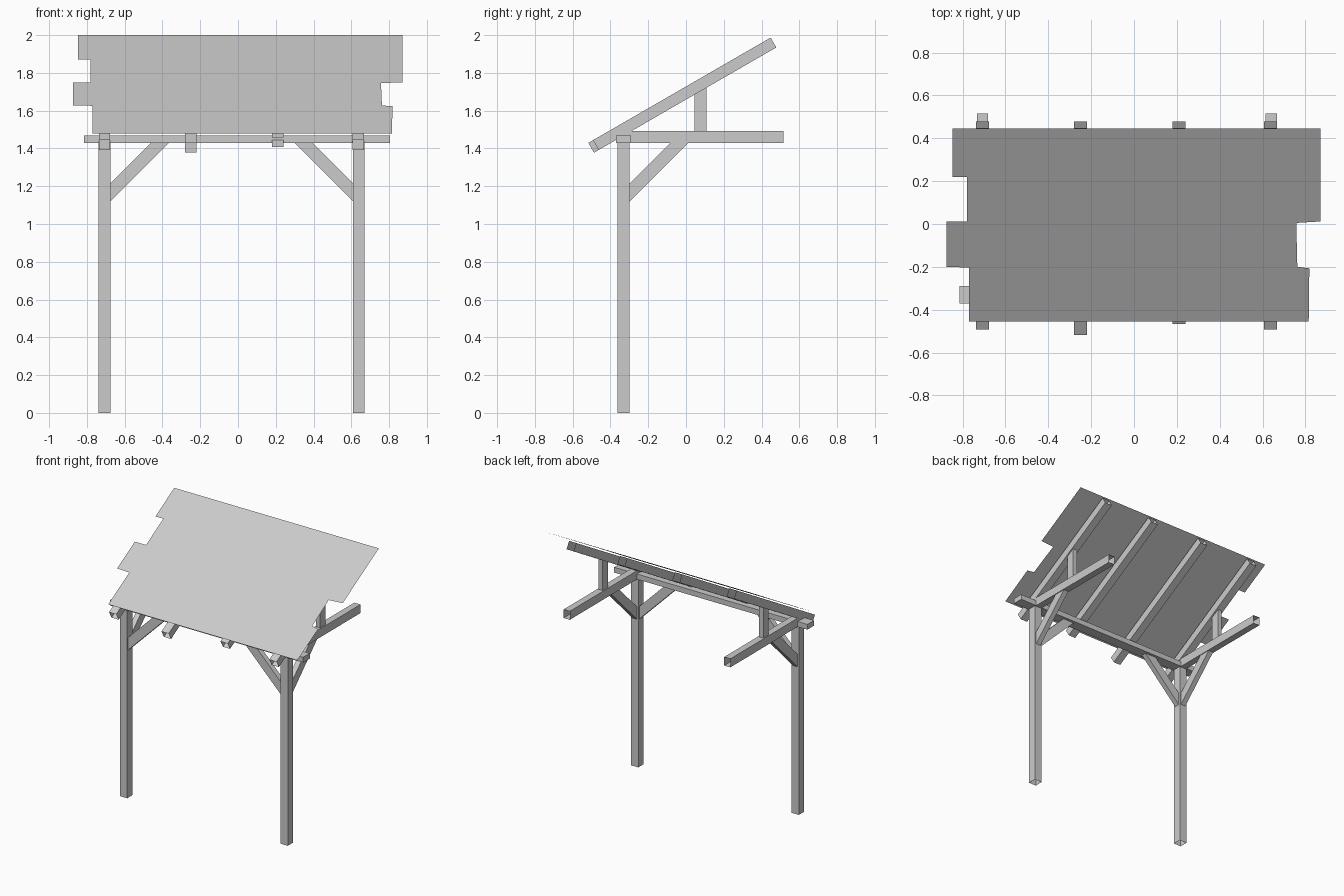
import bpy
import bmesh
from math import cos, sin, radians
from mathutils import Vector

cube = bpy.data.objects.get("Cube")
if cube:
    bpy.data.objects.remove(cube, do_unlink=True)

grey = bpy.data.materials.new("plain grey")
grey.use_nodes = True
tone = (0.6, 0.6, 0.6, 1)
grey.diffuse_color = tone
grey.node_tree.nodes["Principled BSDF"].inputs["Base Color"].default_value = tone


def finish(name, bm):
    mesh = bpy.data.meshes.new(name)
    bm.to_mesh(mesh)
    bm.free()
    mesh.materials.append(grey)
    obj = bpy.data.objects.new(name, mesh)
    bpy.context.collection.objects.link(obj)
    return obj


def prism(name, outline, offset, open_ends=()):
    """Sweep an outline along an offset; listed side indices are left open."""
    bm = bmesh.new()
    offset = Vector(offset)
    near = [bm.verts.new(p) for p in outline]
    far = [bm.verts.new(Vector(p) + offset) for p in outline]
    bm.faces.new(near)
    bm.faces.new(far[::-1])
    n = len(near)
    for i in range(n):
        if i not in open_ends:
            j = (i + 1) % n
            bm.faces.new((near[j], near[i], far[i], far[j]))
    bmesh.ops.recalc_face_normals(bm, faces=bm.faces)
    return finish(name, bm)


def side_prism(name, x, width, yz, open_ends=()):
    return prism(name, [(x - width / 2, y, z) for y, z in yz], (width, 0, 0), open_ends)


# Roof pitch and the heights it sets
angle = radians(30)
slope = sin(angle) / cos(angle)
roof_z, rafter_z, timber = 1.743, 1.728, 0.06
under_z = rafter_z - timber / cos(angle)
post_y, beam_z, beam_top = -0.33, 1.428, 1.493

# Roof sheet with stepped ends
outline = [(-0.846, 0.445), (-0.846, 0.22), (-0.78, 0.22), (-0.78, 0.012),
           (-0.874, 0.012), (-0.874, -0.2), (-0.77, -0.203), (-0.77, -0.455),
           (0.815, -0.455), (0.818, -0.207), (0.762, -0.2), (0.757, 0.005),
           (0.87, 0.012), (0.87, 0.445)]
bm = bmesh.new()
bm.faces.new([bm.verts.new((x, y, roof_z + slope * y)) for x, y in outline])
finish("roof_sheet", bm)

# Sloping rafters, open at both ends
drop = Vector((timber * sin(angle), -timber * cos(angle)))
for i, (x, low) in enumerate([(-0.707, -0.492), (-0.25, -0.517), (0.21, -0.467), (0.637, -0.492)]):
    a = Vector((low, rafter_z + slope * low))
    b = Vector((0.448, rafter_z + slope * 0.448))
    side_prism(f"rafter_{i + 1}", x, timber, [a, b, b + drop, a + drop], (1, 3))

# Header beam across the posts
prism("header_beam", [(-0.815, post_y - 0.04, z) if k else (-0.815, post_y + 0.04, z)
                      for z, k in [(beam_z, 0), (beam_z, 1), (1.468, 1), (1.468, 0)]], (1.62, 0, 0))

# Matching frame on each side
for side, x, inward in (("right", -0.707, 1), ("left", 0.64, -1)):
    front, back = post_y - 0.032, post_y + 0.032
    side_prism(f"{side}_post", x, 0.062,
               [(front, 0), (back, 0), (back, beam_z), (front, beam_z)], (0,))
    side_prism(f"{side}_beam", x, 0.052,
               [(post_y, beam_z), (0.515, beam_z), (0.515, beam_top), (post_y, beam_top)], (1,))
    # Upright between beam and rafter
    side_prism(f"{side}_strut", x, 0.035,
               [(0.045, beam_top), (0.109, beam_top),
                (0.109, under_z + slope * 0.109), (0.045, under_z + slope * 0.045)])
    # Diagonal braces along the header and along the beam
    brace = [(0, 1.12), (0, 1.215), (0.213, beam_z), (0.308, beam_z)]
    side_prism(f"{side}_back_brace", x, 0.04, [(back + d, z) for d, z in brace])
    prism(f"{side}_header_brace",
          [(x + inward * (0.031 + d), post_y - 0.02, z) for d, z in brace], (0, 0.04, 0))
